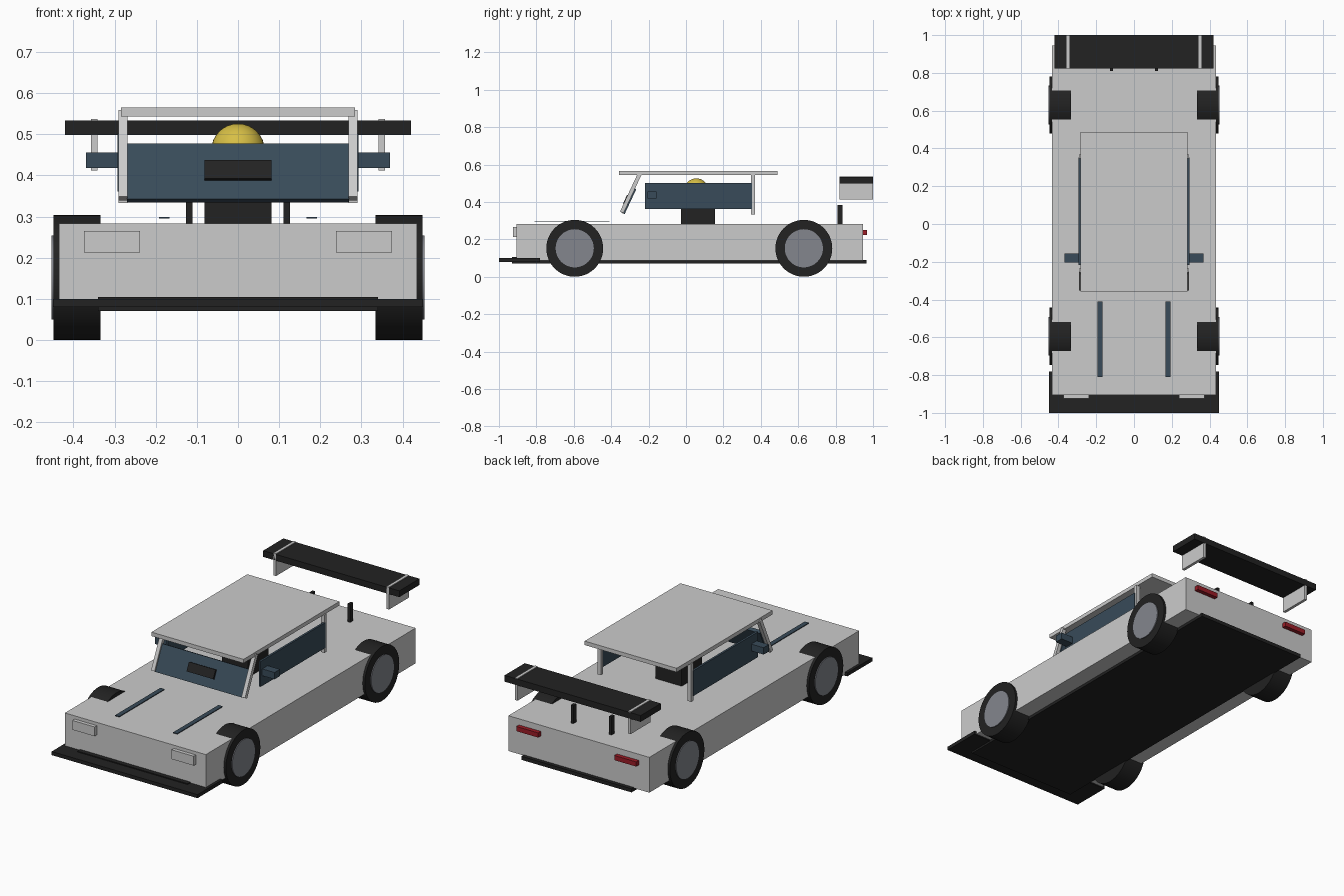
import bpy
import math
from mathutils import Matrix

cube = bpy.data.objects.get("Cube")
if cube:
    bpy.data.objects.remove(cube, do_unlink=True)


def material(name, r, g, b):
    m = bpy.data.materials.new(name)
    m.use_nodes = True
    m.diffuse_color = (r, g, b, 1)
    m.node_tree.nodes["Principled BSDF"].inputs["Base Color"].default_value = (r, g, b, 1)
    return m


PAINT = material("light grey paint", 0.6, 0.6, 0.6)
BLACK = material("black", 0.016, 0.016, 0.016)
GLASS = material("dark blue glass", 0.04, 0.07, 0.1)
METAL = material("hub grey", 0.23, 0.24, 0.27)
RED = material("tail red", 0.33, 0.012, 0.02)
YELLOW = material("helmet yellow", 0.68, 0.52, 0.06)


def finish(name, mat):
    o = bpy.context.object
    o.name = name
    o.data.materials.append(mat)
    return o


def box(name, mat, x, y, z, tilt=0):
    """Box from (min, max) ranges, optionally tilted about its own x axis."""
    bpy.ops.mesh.primitive_cube_add(size=1)
    o = finish(name, mat)
    size = [b - a for a, b in (x, y, z)]
    o.data.transform(Matrix.Diagonal((*size, 1)))
    o.location = [(a + b) / 2 for a, b in (x, y, z)]
    o.rotation_euler.x = tilt
    return o


def pair(name, mat, x, y, z, tilt=0):
    """The same box on the left (+x) and right (-x)."""
    box("left_" + name, mat, x, y, z, tilt)
    box("right_" + name, mat, (-x[1], -x[0]), y, z, tilt)


def disc(name, mat, radius, x, y, z):
    bpy.ops.mesh.primitive_cylinder_add(
        vertices=48, radius=radius, depth=abs(x[1] - x[0]),
        location=((x[0] + x[1]) / 2, y, z), rotation=(0, math.pi / 2, 0))
    finish(name, mat)
    bpy.ops.object.shade_smooth_by_angle(angle=math.radians(30))


# Body shell, floor and front splitter
box("body", PAINT, (-0.435, 0.435), (-0.905, 0.945), (0.086, 0.283))
box("floor", BLACK, (-0.34, 0.34), (-0.93, 0.966), (0.07, 0.09))
box("splitter", BLACK, (-0.45, 0.45), (-1, -0.78), (0.08, 0.1))
box("splitter_lip", BLACK, (-0.34, 0.34), (-0.93, -0.78), (0.09, 0.105))

# Lights and bonnet stripes
pair("headlight", PAINT, (0.238, 0.374), (-0.925, -0.9), (0.213, 0.265))
pair("tail_light", RED, (0.235, 0.37), (0.94, 0.968), (0.223, 0.249))
pair("bonnet_stripe", GLASS, (0.166, 0.192), (-0.81, -0.41), (0.295, 0.299))

# Wheels
for end, y in (("front", -0.595), ("rear", 0.63)):
    for side, s in (("left", 1), ("right", -1)):
        disc(f"{end}_{side}_tyre", BLACK, 0.152, (0.334 * s, 0.448 * s), y, 0.152)
        disc(f"{end}_{side}_hub", METAL, 0.102, (0.34 * s, 0.453 * s), y, 0.152)

# Cabin
LEAN = -math.radians(25)
box("roof", PAINT, (-0.284, 0.284), (-0.357, 0.488), (0.543, 0.565))
pair("front_pillar", PAINT, (0.268, 0.29), (-0.305, -0.284), (0.333, 0.565), LEAN)
pair("rear_pillar", PAINT, (0.268, 0.29), (0.347, 0.368), (0.333, 0.545))
box("windscreen", GLASS, (-0.27, 0.27), (-0.316, -0.296), (0.332, 0.48), LEAN)
box("windscreen_panel", BLACK, (-0.082, 0.082), (-0.327, -0.299), (0.384, 0.434), LEAN)
pair("side_window", GLASS, (0.281, 0.293), (-0.218, 0.352), (0.361, 0.502))
pair("door_mirror", GLASS, (0.288, 0.369), (-0.205, -0.157), (0.418, 0.456))

# Driver
box("driver_torso", BLACK, (-0.081, 0.081), (-0.026, 0.154), (0.28, 0.41))
bpy.ops.mesh.primitive_uv_sphere_add(segments=32, ring_count=16, radius=0.065,
                                     location=(0, 0.055, 0.461))
finish("driver_helmet", YELLOW)
bpy.ops.object.shade_smooth()

# Rear wing
box("wing", BLACK, (-0.42, 0.42), (0.822, 1), (0.498, 0.533))
pair("wing_endplate", PAINT, (0.341, 0.357), (0.822, 0.999), (0.412, 0.537))
pair("wing_post", BLACK, (0.11, 0.126), (0.81, 0.836), (0.28, 0.384))
